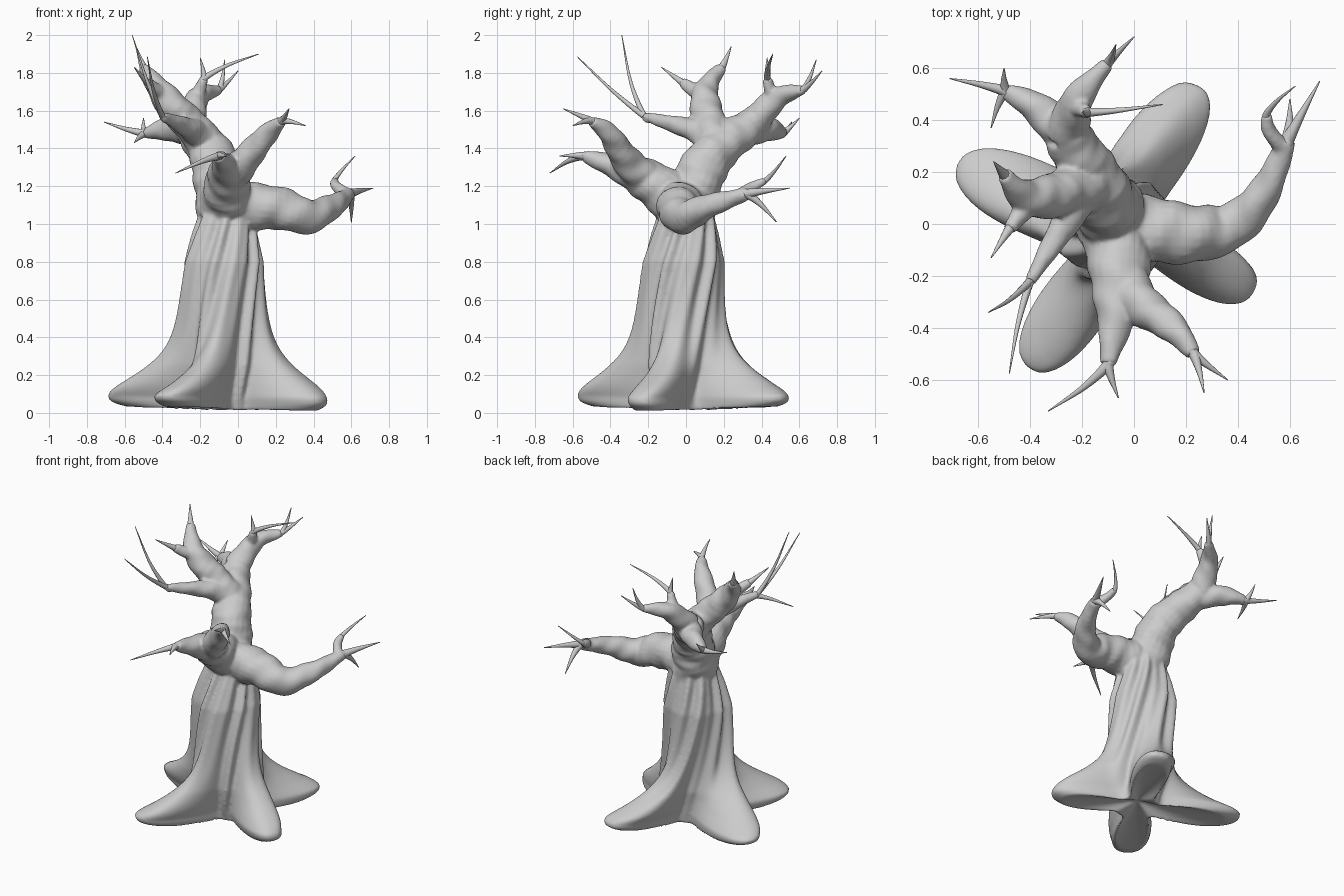
import bpy, bmesh
from mathutils import Vector
from math import sin, cos, pi, exp, radians

if "Cube" in bpy.data.objects:
    bpy.data.objects.remove(bpy.data.objects["Cube"])


def bridge(bm, rings):
    for r0, r1 in zip(rings, rings[1:]):
        for i in range(len(r0)):
            bm.faces.new((r0[i - 1], r0[i], r1[i], r1[i - 1]))


def cap(bm, ring, co):
    c = bm.verts.new(co)
    for i in range(len(ring)):
        bm.faces.new((ring[i - 1], ring[i], c))


def tube(bm, points, radii, sides, wrinkle=0.0, steps=7):
    # tapered tube on a Catmull-Rom path
    P = [Vector((*p, r)) for p, r in zip(points, radii)]
    P = [P[0] * 2 - P[1]] + P + [P[-1] * 2 - P[-2]]
    path = []
    for k in range(1, len(P) - 2):
        a, b, c, d = P[k - 1:k + 3]
        for s in range(steps):
            t = s / steps
            path.append((2 * b + (c - a) * t + (2 * a - 5 * b + 4 * c - d) * t * t
                         + (3 * b - a - 3 * c + d) * t ** 3) / 2)
    path.append(P[-2])
    pos = [p.to_3d() for p in path]
    normal = (pos[1] - pos[0]).orthogonal().normalized()
    rings, run = [], 0
    for i, p in enumerate(pos):
        prev = pos[max(i - 1, 0)]
        tan = (pos[min(i + 1, len(pos) - 1)] - prev).normalized()
        normal = (normal - tan * normal.dot(tan)).normalized()
        side = tan.cross(normal)
        run += (p - prev).length
        ring = []
        for j in range(sides):
            a = 2 * pi * j / sides
            r = max(path[i][3], .002) * (1 + wrinkle * (sin(2 * a + run * 45) + sin(3 * a - run * 22) / 2))
            ring.append(bm.verts.new(p + (normal * cos(a) + side * sin(a)) * r))
        rings.append(ring)
    bridge(bm, rings)
    cap(bm, rings[0], pos[0])
    cap(bm, rings[-1], pos[-1])


def make_object(name, bm):
    bmesh.ops.recalc_face_normals(bm, faces=bm.faces)
    for f in bm.faces:
        f.smooth = True
    me = bpy.data.meshes.new(name)
    bm.to_mesh(me)
    bm.free()
    ob = bpy.data.objects.new(name, me)
    bpy.context.collection.objects.link(ob)
    return ob


wood, twigs = bmesh.new(), bmesh.new()


def limb(r0, r1, points, tips):
    # thick tapering limb; from its end a bent thin twig runs to every tip
    n = len(points) - 1
    tube(wood, points, [r0 + (r1 - r0) * (i / n) ** 1.2 for i in range(n + 1)], 20, .05)
    end = Vector(points[-1])
    ahead = (end - Vector(points[-2])).normalized()
    for tip in map(Vector, tips):
        length = (tip - end).length
        mid = end.lerp(tip, .4) + ahead * length * .06
        tube(twigs, [end - ahead * .05, end, mid, tip],
             [r1 * .95, r1 * .75, r1 * .42, .002], 10)


# trunk with four twisting buttress roots, as a lobed polar surface
ROOTS = {63: .6, 160: .66, -124: .64, -27: .55}    # direction: reach
N, rings = 240, []
for k in range(70):
    z = .01 + 1.17 * (k / 69) ** 1.4
    flare = min(1, 1.04 / (1 + (z / .225) ** 3.1)) * (1 - .25 * max(0, 1 - z / .06) ** 2)
    base = .19 - .22 * max(0, z - .8) - .05 * max(0, 1 - z / .25)
    ring = []
    for i in range(N):
        a = 2 * pi * i / N
        u = a - 1.2 * max(0, z - .08)                # twist of the grain
        r = base
        lift = 0
        for ang, reach in ROOTS.items():
            d = (u - radians(ang) + pi) % (2 * pi) - pi
            lobe = exp(-abs(d / (.34 + .25 * z)) ** 2.6)
            r += (flare * (reach - base) + .012) * lobe
            lift += .025 * lobe * max(0, 1 - z / .15) * (ang != -27)
        ridge = sin(9 * u + 1) + .8 * sin(14 * u + 2 * z) + .4 * sin(5 * u)
        r += .012 * ridge * min(1, z / .15) * min(1, (1.2 - z) * 4)
        ring.append(wood.verts.new((r * cos(a) - .03 - .045 * sin(pi * z / 1.4),
                                    r * sin(a) - .02 * sin(pi * z), z + lift)))
    rings.append(ring)
bridge(wood, rings)
cap(wood, rings[0], (-.03, 0, .07))
cap(wood, rings[-1], (-.06, 0, 1.19))

# right arm
limb(.135, .035, [(-.04, -.01, 1.1), (.2, -.035, 1.085), (.37, -.01, 1.04), (.5, .12, 1.095), (.59, .32, 1.16)],
     [(.715, .55, 1.19), (.6, .48, 1.01)])
limb(.035, .02, [(.58, .28, 1.15), (.52, .36, 1.2), (.51, .42, 1.23)], [(.62, .53, 1.36)])
# front arm and its fork
limb(.145, .03, [(-.06, 0, 1.08), (-.06, -.2, 1.23), (-.07, -.36, 1.3), (-.1, -.54, 1.36)],
     [(-.33, -.72, 1.27), (-.06, -.67, 1.36)])
limb(.1, .028, [(-.05, -.22, 1.24), (.03, -.31, 1.33), (.16, -.41, 1.48), (.23, -.5, 1.545)],
     [(.27, -.65, 1.61), (.36, -.6, 1.52)])
# rear main limb and its forks
limb(.15, .09, [(-.07, 0, 1.05), (-.13, .12, 1.34), (-.26, .35, 1.53)], [])
limb(.085, .025, [(-.26, .35, 1.53), (-.21, .49, 1.67), (-.1, .62, 1.71)],
     [(0, .72, 1.81), (-.07, .69, 1.87)])
limb(.085, .03, [(-.24, .32, 1.5), (-.38, .45, 1.5), (-.49, .51, 1.48)],
     [(-.71, .56, 1.54), (-.5, .6, 1.56), (-.55, .37, 1.43)])
limb(.045, .024, [(-.23, .46, 1.64), (-.18, .43, 1.77)], [(.11, .46, 1.9), (-.2, .43, 1.88)])
# left limb reaching forward, and the one reaching up
limb(.09, .022, [(-.16, .18, 1.43), (-.25, .03, 1.5), (-.4, -.22, 1.57)],
     [(-.56, -.34, 2.0), (-.48, -.575, 1.885)])
limb(.1, .028, [(-.16, .16, 1.42), (-.36, .1, 1.64), (-.44, .12, 1.74), (-.5, .19, 1.83)], [(-.54, .24, 1.94)])
limb(.05, .026, [(-.39, .1, 1.67), (-.48, -.02, 1.75)], [(-.55, -.13, 1.83)])

# fuse trunk and limbs into one smooth skin
trunk = make_object("trunk_roots_and_limbs", wood)
fuse = trunk.modifiers.new("fuse", 'REMESH')
fuse.mode, fuse.voxel_size, fuse.use_smooth_shade = 'VOXEL', .01, True
soften = trunk.modifiers.new("soften", 'SMOOTH')
soften.factor, soften.iterations = .5, 4
make_object("twigs", twigs)
